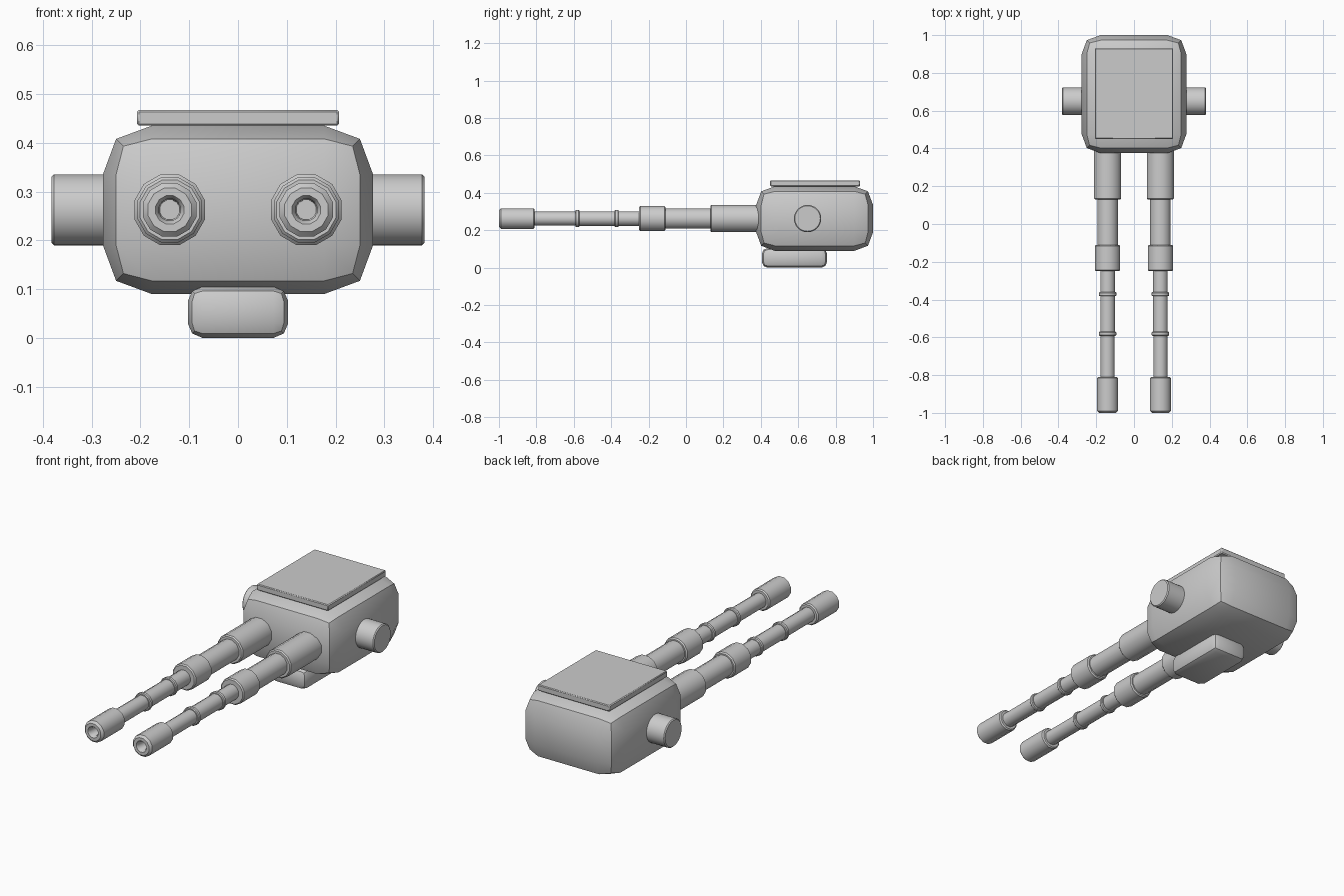
import bpy
import bmesh
from math import pi, radians
from mathutils import Matrix, Vector

cube = bpy.data.objects.get("Cube")
if cube:
    bpy.data.objects.remove(cube, do_unlink=True)

grey = bpy.data.materials.new("plain_grey")
grey.use_nodes = True
colour = (0.6, 0.6, 0.6, 1)
grey.diffuse_color = colour
for node in grey.node_tree.nodes:
    if node.type == "BSDF_PRINCIPLED":
        node.inputs["Base Color"].default_value = colour

AXIS_Z = 0.2625


def finish(name, bm, angle=38):
    bmesh.ops.recalc_face_normals(bm, faces=bm.faces)
    mesh = bpy.data.meshes.new(name)
    bm.to_mesh(mesh)
    bm.free()
    mesh.materials.append(grey)
    obj = bpy.data.objects.new(name, mesh)
    bpy.context.collection.objects.link(obj)
    bpy.ops.object.select_all(action="DESELECT")
    obj.select_set(True)
    bpy.context.view_layer.objects.active = obj
    bpy.ops.object.shade_smooth_by_angle(angle=radians(angle))
    return obj


def bevel(obj, width):
    mod = obj.modifiers.new("edge_bevel", "BEVEL")
    mod.width = width
    mod.segments = 1
    mod.limit_method = "ANGLE"
    mod.angle_limit = radians(50)


def pillow_box(name, centre, half, inner, edge, corner):
    """Box with softly bulged faces: edges and corners are pulled inwards."""
    bm = bmesh.new()
    bmesh.ops.create_cube(bm, size=2)
    bmesh.ops.subdivide_edges(bm, edges=bm.edges[:], cuts=2, use_grid_fill=True)
    inset = {1: 0, 2: edge, 3: corner}
    for v in bm.verts:
        outer = sum(abs(c) > 0.9 for c in v.co)
        new = Vector()
        for i, c in enumerate(v.co):
            size = half[i] - (inset[outer] if abs(c) > 0.9 else inner)
            new[i] = centre[i] + (size if c > 0 else -size)
        v.co = new
    return finish(name, bm)


def barrel(name, x):
    """Stepped tube turned around the y axis, with a hollow muzzle."""
    # Sleeves as (back, front, radius, chamfer), from the housing forwards
    sleeves = [(0.42, 0.13, 0.075, 0.006), (0.13, -0.11, 0.056, 0),
               (-0.11, -0.25, 0.069, 0.006), (-0.25, -0.36, 0.04, 0),
               (-0.36, -0.382, 0.048, 0.004), (-0.382, -0.57, 0.04, 0),
               (-0.57, -0.592, 0.048, 0.004), (-0.592, -0.81, 0.038, 0),
               (-0.81, -1.0, 0.057, 0.011)]
    profile = [(0.42, 0)]
    for back, front, r, c in sleeves:
        start = min(c, 0.006)
        profile += [(back, r - start), (back - start, r),
                    (front + c, r), (front, r - c)]
    # Muzzle bore
    profile += [(-1.0, 0.03), (-0.99, 0.023), (-0.93, 0.021), (-0.93, 0)]
    bm = bmesh.new()
    verts = [bm.verts.new((x, y, AXIS_Z + r)) for y, r in profile]
    edges = [bm.edges.new(pair) for pair in zip(verts, verts[1:])]
    centre = Vector((x, 0, AXIS_Z))
    bmesh.ops.rotate(bm, verts=verts, cent=centre,
                     matrix=Matrix.Rotation(pi / 12, 3, "Y"))
    bmesh.ops.spin(bm, geom=verts + edges, cent=centre, axis=(0, 1, 0),
                   angle=2 * pi, steps=12)
    bmesh.ops.remove_doubles(bm, verts=bm.verts[:], dist=0.0005)
    return finish(name, bm)


# Housing and the block under it
pillow_box("housing", (0, 0.6875, AXIS_Z), (0.277, 0.3125, 0.1725),
           0.1, 0.027, 0.042)
pillow_box("lower_block", (0, 0.58, 0.0525), (0.103, 0.174, 0.0525),
           0.03, 0.009, 0.014)

# Flat cover on top
bm = bmesh.new()
bmesh.ops.create_cube(bm, size=1, matrix=Matrix.LocRotScale(
    Vector((0, 0.69, 0.451)), None, Vector((0.415, 0.48, 0.032))))
bevel(finish("top_plate", bm), 0.004)

# Side pivots
for side, sign in (("left", 1), ("right", -1)):
    bm = bmesh.new()
    bmesh.ops.create_cone(
        bm, cap_ends=True, segments=32, radius1=0.073, radius2=0.073, depth=0.18,
        matrix=Matrix.Translation((sign * 0.292, 0.65, AXIS_Z))
        @ Matrix.Rotation(pi / 2, 4, "Y"))
    bevel(finish(side + "_pivot", bm), 0.005)
    barrel(side + "_barrel", sign * 0.14)
